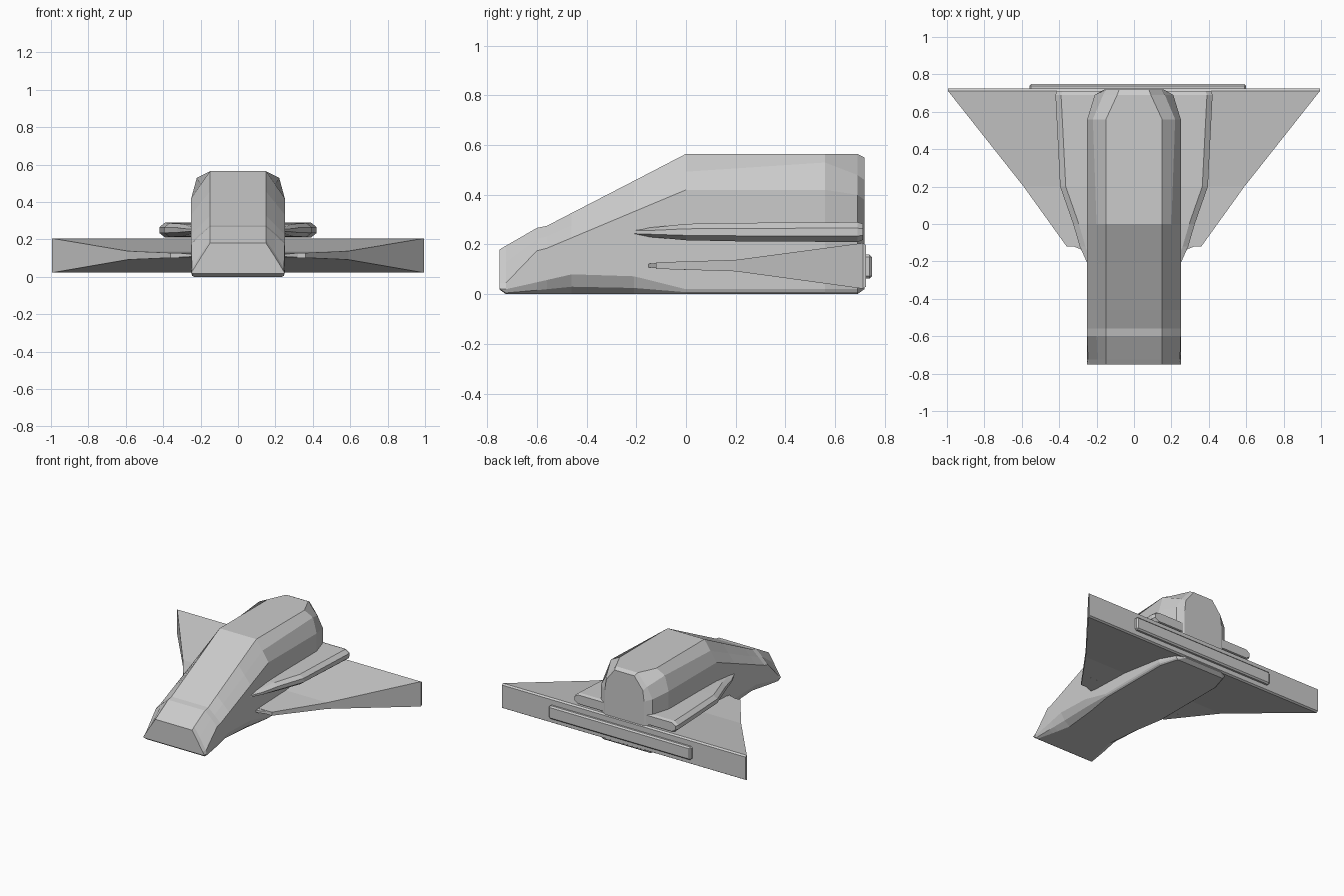
import bpy, bmesh


def finish(name, bm):
    bmesh.ops.recalc_face_normals(bm, faces=bm.faces)
    mesh = bpy.data.meshes.new(name)
    bm.to_mesh(mesh)
    bm.free()
    obj = bpy.data.objects.new(name, mesh)
    bpy.context.collection.objects.link(obj)
    return obj


def loft(name, sections):
    """Skin mirrored half profiles [(x, z), ...] placed along y."""
    bm = bmesh.new()
    rings = []
    for y, half in sections:
        pts = half + [(-x, z) for x, z in reversed(half)]
        rings.append([bm.verts.new((x, y, z)) for x, z in pts])
    n = len(rings[0])
    for a, b in zip(rings, rings[1:]):
        for i in range(n):
            j = (i + 1) % n
            bm.faces.new((a[i], a[j], b[j], b[i]))
    bm.faces.new(rings[0])
    bm.faces.new(rings[-1])
    return finish(name, bm)


# Fuselage: sloped nose, pinched belly edges, chamfered tail
loft("fuselage", [
    (-.75, [(.15, .18), (.195, .11), (.235, .045), (.25, .022), (.247, .02), (.235, .018)]),
    (-.725, [(.15, .195), (.195, .13), (.246, .045), (.25, .02), (.245, .005), (.235, 0)]),
    (-.60, [(.15, .267), (.20, .223), (.25, .175), (.25, .048), (.235, .016), (.205, 0)]),
    (-.56, [(.15, .275), (.20, .232), (.25, .185), (.25, .057), (.23, .02), (.195, 0)]),
    (-.46, [(.15, .327), (.20, .277), (.25, .227), (.25, .08), (.22, .03), (.175, 0)]),
    (-.21, [(.15, .456), (.20, .394), (.25, .332), (.25, .072), (.23, .025), (.20, 0)]),
    (0, [(.15, .565), (.20, .493), (.25, .42), (.25, .02), (.245, .008), (.235, 0)]),
    (.56, [(.15, .565), (.22, .53), (.25, .42), (.25, .02), (.245, .008), (.235, 0)]),
    (.69, [(.09, .565), (.165, .48), (.21, .40), (.21, .02), (.205, .008), (.195, 0)]),
    (.718, [(.08, .55), (.15, .46), (.16, .38), (.16, .03), (.155, .022), (.15, .02)]),
])

# Delta wing: thin leading edge opening into a deep trailing edge
loft("delta_wing", [
    (-.12, [(.36, .128), (.36, .102)]),
    (.20, [(.59, .138), (.59, .092)]),
    (.712, [(.995, .206), (.995, .022)]),
    (.725, [(.995, .197), (.995, .03)]),
])

# Small root fairings ahead of the wing
loft("wing_root", [
    (-.15, [(.25, .122), (.25, .108)]),
    (-.10, [(.37, .128), (.37, .102)]),
    (0, [(.43, .131), (.43, .098)]),
])


# Upper strakes with an octagonal edge
def strake_profile(w, low, high):
    c = (high - low) * .3
    return [(w - .03, high), (w, high - c), (w, low + c), (w - .03, low)]


loft("upper_strake", [(y, strake_profile(w, lo, hi)) for y, w, lo, hi in (
    (-.22, .245, .235, .265), (-.12, .29, .228, .27), (0, .325, .217, .283),
    (.20, .395, .213, .287), (.69, .42, .21, .29), (.712, .412, .218, .283))])

# Engine exhaust slab on the trailing edge
bm = bmesh.new()
bmesh.ops.create_cube(bm, size=1)
for v in bm.verts:
    v.co = (v.co.x * 1.16 + .02, v.co.y * .06 + .719, v.co.z * .096 + .111)
slab = finish("exhaust_slab", bm)
bevel = slab.modifiers.new("bevel", "BEVEL")
bevel.width = .01
bevel.segments = 1
